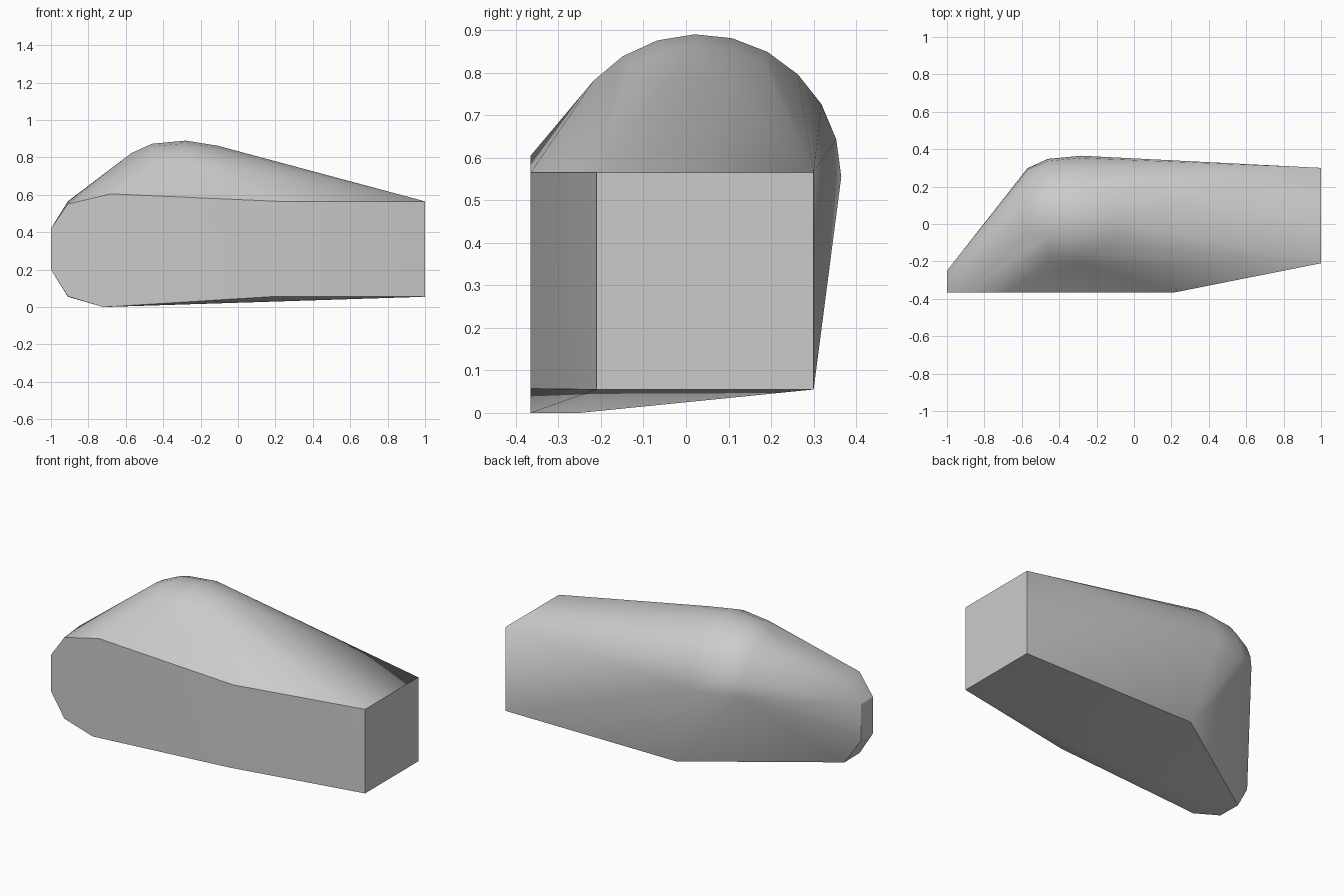
import bpy, bmesh, math

old = bpy.data.objects.get("Cube")
if old:
    bpy.data.objects.remove(old, do_unlink=True)

grey = bpy.data.materials.new("plain_grey")
grey.use_nodes = True
colour = (0.6, 0.6, 0.6, 1)
grey.diffuse_color = colour
grey.node_tree.nodes["Principled BSDF"].inputs["Base Color"].default_value = colour

# Flat front panel outline (x, z)
FRONT_Y = -0.365
front = [(-1, 0.2), (-1, 0.42), (-0.91, 0.55), (-0.68, 0.605),
         (0.22, 0.565), (0.2, 0.057), (-0.72, 0), (-0.91, 0.057)]
points = [(x, FRONT_Y, z) for x, z in front]

# Square end panel
points += [(1, y, z) for y in (-0.21, 0.3) for z in (0.055, 0.565)]

# Narrow chamfered nose and rear lower corner
points += [(-1, -0.25, 0.2), (-1, -0.25, 0.42),
           (-0.91, -0.22, 0.055), (-0.91, -0.22, 0.565),
           (-0.72, -0.25, 0), (-0.145, 0.3, 0.055)]

# Rounded dome: half rings about a lengthwise axis (x, radius)
for x, r in [(-0.57, 0.268), (-0.46, 0.318), (-0.28, 0.335), (-0.11, 0.308)]:
    for i in range(11):
        a = math.pi * i / 10 * 0.85
        points.append((x, 0.03 + r * math.cos(a), 0.555 + r * math.sin(a)))

# Wrap the profiles in one convex shell
bm = bmesh.new()
for p in points:
    bm.verts.new(p)
hull = bmesh.ops.convex_hull(bm, input=bm.verts[:])
loose = {g for g in hull["geom_interior"] + hull["geom_unused"]
         if isinstance(g, bmesh.types.BMVert)}
bmesh.ops.delete(bm, geom=list(loose), context="VERTS")
bmesh.ops.dissolve_limit(bm, angle_limit=math.radians(0.5),
                         verts=bm.verts[:], edges=bm.edges[:])
bmesh.ops.recalc_face_normals(bm, faces=bm.faces[:])

mesh = bpy.data.meshes.new("domed_block")
bm.to_mesh(mesh)
bm.free()
mesh.materials.append(grey)
block = bpy.data.objects.new("domed_block", mesh)
bpy.context.collection.objects.link(block)

# Soft dome with crisp panel edges
bpy.ops.object.select_all(action="DESELECT")
block.select_set(True)
bpy.context.view_layer.objects.active = block
bpy.ops.object.shade_smooth_by_angle(angle=math.radians(30))
